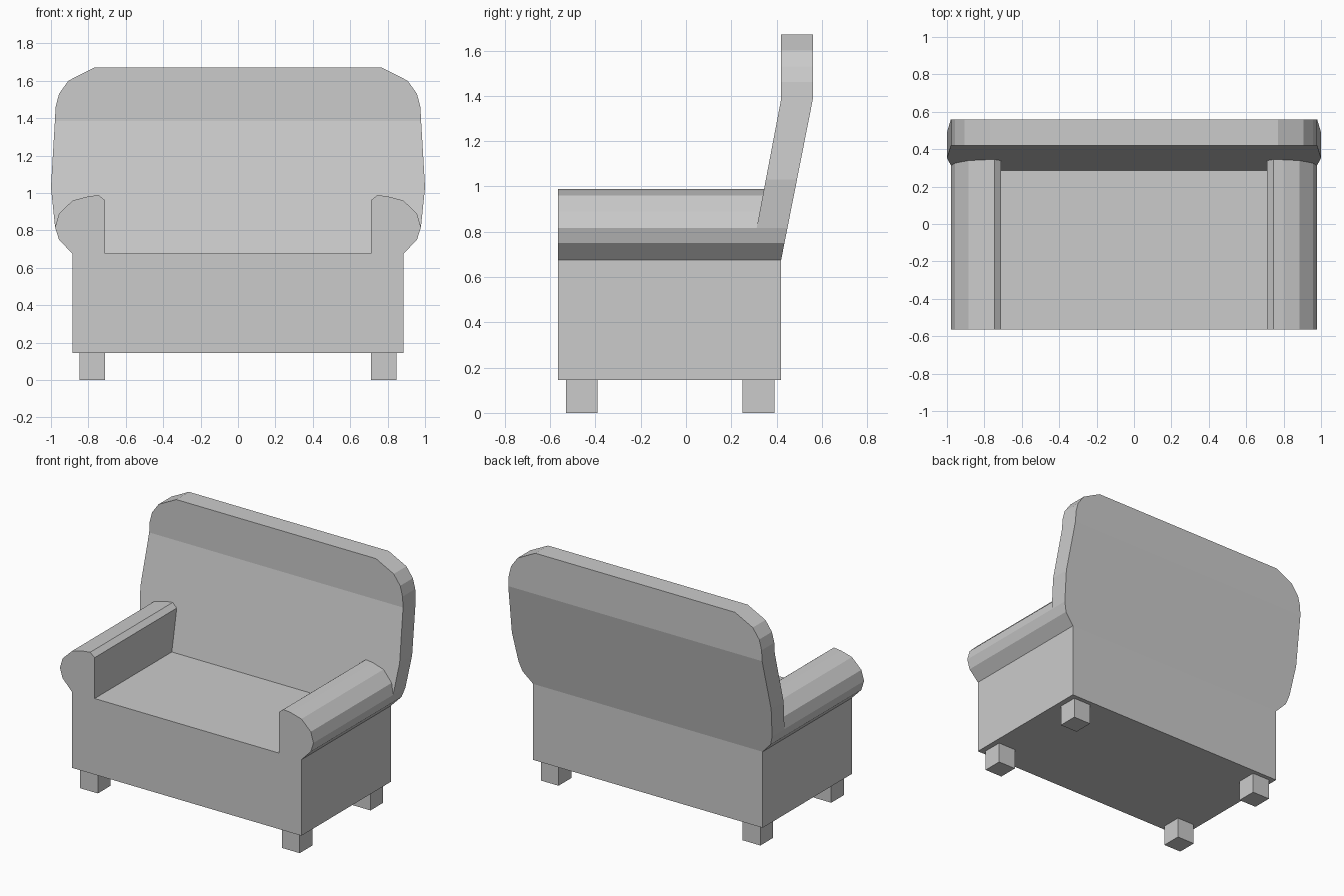
import bpy, bmesh

if "Cube" in bpy.data.objects:
    bpy.data.objects.remove(bpy.data.objects["Cube"])

FRONT, REAR = -0.565, 0.42      # depth of the body
FLOOR, SEAT, BEND = 0.145, 0.675, 1.385
TOP = 1.67


def lean(z, low, high):
    """Depth of a leaning surface: sloped up to the bend, then upright."""
    t = min((z - SEAT) / (BEND - SEAT), 1.0)
    return low + (high - low) * t


def back_front(z):
    return lean(z, 0.285, 0.42)


def back_rear(z):
    return lean(z, REAR, 0.56)


def loft(name, rings):
    """Closed flat-faced solid through rings of equal point count."""
    bm = bmesh.new()
    loops = [[bm.verts.new(p) for p in ring] for ring in rings]
    for a, b in zip(loops, loops[1:]):
        for i in range(len(a)):
            j = (i + 1) % len(a)
            bm.faces.new((a[i], a[j], b[j], b[i]))
    bm.faces.new(loops[0])
    bm.faces.new(loops[-1])
    bmesh.ops.recalc_face_normals(bm, faces=bm.faces)
    mesh = bpy.data.meshes.new(name)
    bm.to_mesh(mesh)
    bm.free()
    obj = bpy.data.objects.new(name, mesh)
    bpy.context.collection.objects.link(obj)
    return obj


def box(name, x0, x1, y0, y1, z0, z1):
    return loft(name, [[(x0, y0, z), (x1, y0, z), (x1, y1, z), (x0, y1, z)]
                       for z in (z0, z1)])


def mirror_x(obj):
    obj.modifiers.new("Mirror", "MIRROR").use_axis[0] = True


# Seat block
box("seat_base", -0.885, 0.885, FRONT, REAR, FLOOR, SEAT)

# Rolled arms, ending flush against the leaning backrest
arm_profile = [(0.71, SEAT), (0.71, 0.96), (0.745, 0.988), (0.80, 0.982),
               (0.885, 0.959), (0.957, 0.889), (0.978, 0.817),
               (0.957, 0.75), (0.885, SEAT)]
arms = loft("arms", [[(x, FRONT, z) for x, z in arm_profile],
                     [(x, back_front(z), z) for x, z in arm_profile]])
mirror_x(arms)

# Backrest: half width at each height, leaning back then upright
back_outline = [(0.885, SEAT), (0.957, 0.75), (0.978, 0.817), (1.0, 1.03),
                (0.979, BEND), (0.975, 1.46), (0.957, 1.53), (0.907, 1.6),
                (0.77, TOP)]
loft("backrest", [[(-w, back_front(z), z), (w, back_front(z), z),
                   (w, back_rear(z), z), (-w, back_rear(z), z)]
                  for w, z in back_outline])

# Square legs
for name, y in (("front_legs", -0.53), ("back_legs", 0.25)):
    mirror_x(box(name, 0.71, 0.847, y, y + 0.14, 0.0, FLOOR))
